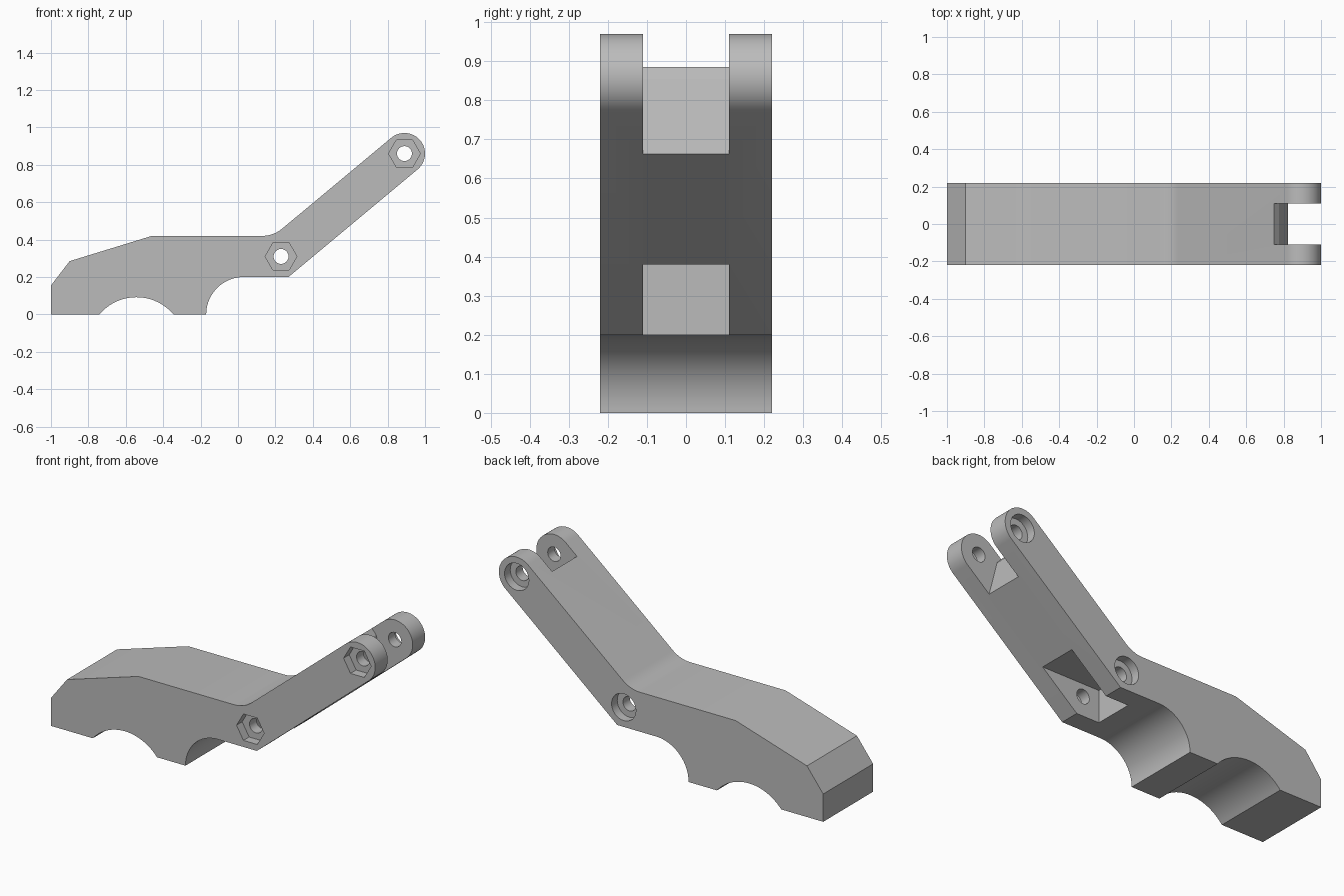
import bpy, bmesh
from math import radians, cos, sin, pi

if "Cube" in bpy.data.objects:
    bpy.data.objects.remove(bpy.data.objects["Cube"], do_unlink=True)

HALF = 0.22          # half width of the lever
SLOT = 0.11          # half width of the fork slot and pocket
TIP = (0.89, 0.86)   # fork pivot
ELBOW = (0.23, 0.31)  # lower pivot

grey = bpy.data.materials.new("plain grey")
grey.use_nodes = True
grey.diffuse_color = (0.5, 0.5, 0.5, 1)
grey.node_tree.nodes["Principled BSDF"].inputs["Base Color"].default_value = (0.5, 0.5, 0.5, 1)


def arc(centre, r, start, end, n):
    """Points on a circle in the xz plane, angles in degrees."""
    angles = [radians(start + (end - start) * i / n) for i in range(n + 1)]
    return [(centre[0] + r * cos(a), centre[1] + r * sin(a)) for a in angles]


def extrude(name, profile, y0, y1):
    """Solid made from an xz profile between two y planes."""
    bm = bmesh.new()
    face = bm.faces.new([bm.verts.new((x, y0, z)) for x, z in profile])
    new = bmesh.ops.extrude_face_region(bm, geom=[face])["geom"]
    verts = [v for v in new if isinstance(v, bmesh.types.BMVert)]
    bmesh.ops.translate(bm, verts=verts, vec=(0, y1 - y0, 0))
    bmesh.ops.recalc_face_normals(bm, faces=bm.faces)
    mesh = bpy.data.meshes.new(name)
    bm.to_mesh(mesh)
    bm.free()
    mesh.materials.append(grey)
    obj = bpy.data.objects.new(name, mesh)
    bpy.context.collection.objects.link(obj)
    return obj


# Side outline: nose, back, elbow fillet, rounded tip, two saddle arches
outline = [(-1, 0), (-1, 0.155), (-0.9, 0.285), (-0.46, 0.42)]
outline += arc((0.13, 0.585), 0.165, -90, -50, 8)
outline += arc(TIP, 0.11, 130, -50, 32)
outline += [(0.27, 0.2)]
outline += arc((0.03, 0), 0.2, 90, 180, 24)
outline += arc((-0.543, -0.167), 0.259, 40.15, 139.85, 24)
lever = extrude("lever_arm", outline, -HALF, HALF)

# Fork slot at the tip and pocket under the elbow
cutters = [
    extrude("fork_slot_cutter", [(0.70, 0.945), (0.747, 0.888), (0.775, 0.855), (0.825, 0.66),
                                 (0.85, 0.56), (1.2, 0.56), (1.2, 1.2), (0.70, 1.2)], -SLOT, SLOT),
    extrude("pocket_cutter", [(0.13, 0.1), (0.13, 0.38), (0.7, 0.38), (0.7, 0.1)], -SLOT, SLOT),
]

# Bolt holes with a hexagonal nut recess in front and a round recess behind
for label, pivot in (("tip", TIP), ("elbow", ELBOW)):
    cutters += [
        extrude(label + "_bolt_cutter", arc(pivot, 0.04, 0, 345, 23), -0.3, 0.3),
        extrude(label + "_nut_cutter", arc(pivot, 0.085, 0, 300, 5), -0.3, -HALF + 0.05),
        extrude(label + "_head_cutter", arc(pivot, 0.075, 0, 348.75, 31), HALF - 0.05, 0.3),
    ]

bpy.context.view_layer.objects.active = lever
lever.select_set(True)
for cutter in cutters:
    cutter.hide_render = True
    mod = lever.modifiers.new(cutter.name, "BOOLEAN")
    mod.operation = "DIFFERENCE"
    mod.solver = "EXACT"
    mod.object = cutter
    bpy.ops.object.modifier_apply(modifier=mod.name)
    bpy.data.objects.remove(cutter, do_unlink=True)

bpy.ops.object.shade_smooth_by_angle(angle=radians(25))
